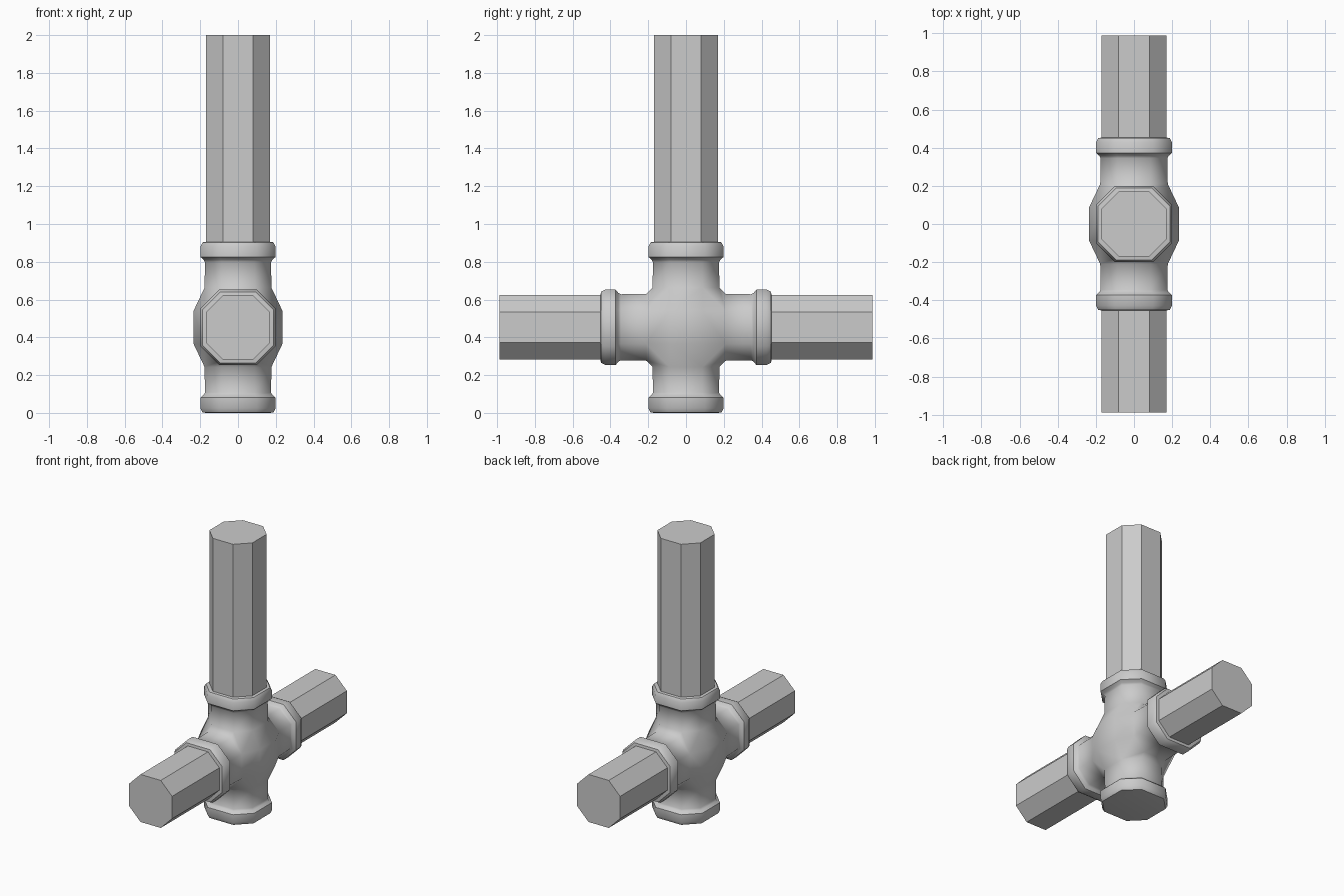
import bpy, bmesh, math
from mathutils import Matrix, Vector

if "Cube" in bpy.data.objects:
    bpy.data.objects.remove(bpy.data.objects["Cube"])

CZ = 0.453           # height of the junction centre
RING = 0.21          # distance from centre where the arms leave the body


def octagon(r, h, z):
    """Octagon with apothem r and half side h, at height z."""
    return [Vector(p + (z,)) for p in
            [(r, -h), (r, h), (h, r), (-h, r), (-r, h), (-r, -h), (-h, -r), (h, -r)]]


def loft(bm, profile, turn, cap_start=False, cap_end=False):
    """Skin octagons given as (radius, half side, distance) along a turned axis."""
    rings = [[bm.verts.new(turn @ p) for p in octagon(*s)] for s in profile]
    for a, b in zip(rings, rings[1:]):
        for i in range(8):
            j = (i + 1) % 8
            bm.faces.new((a[i], a[j], b[j], b[i]))
    if cap_start:
        bm.faces.new(rings[0][::-1])
    if cap_end:
        bm.faces.new(rings[-1])


def finish(bm, name, angle):
    bmesh.ops.remove_doubles(bm, verts=bm.verts, dist=0.0005)
    bmesh.ops.recalc_face_normals(bm, faces=bm.faces)
    mesh = bpy.data.meshes.new(name)
    bm.to_mesh(mesh)
    bm.free()
    obj = bpy.data.objects.new(name, mesh)
    obj.location.z = CZ
    bpy.context.collection.objects.link(obj)
    bpy.ops.object.select_all(action='DESELECT')
    obj.select_set(True)
    bpy.context.view_layer.objects.active = obj
    bpy.ops.object.shade_smooth_by_angle(angle=math.radians(angle))


# Four arm directions: up, front, down, back
turns = [Matrix.Rotation(math.radians(90 * k), 3, 'X') for k in range(4)]

# Cross fitting: bulging centre body as a hull, open where the arms leave
bm = bmesh.new()
for t in turns:
    for p in octagon(0.177, 0.088, RING):
        bm.verts.new(t @ p)
for x in (-0.235, 0.235):
    for y in (-0.088, 0.088):
        for z in (-0.088, 0.088):
            bm.verts.new((x, y, z))
bmesh.ops.convex_hull(bm, input=bm.verts[:])
ends = [f for f in bm.faces
        if any(all(abs(v.co[i] - s * RING) < 1e-4 for v in f.verts)
               for i in (1, 2) for s in (-1, 1))]
bmesh.ops.delete(bm, geom=ends, context='FACES_ONLY')

# Arms with chamfered collars
arm = [(0.177, 0.088, RING), (0.175, 0.086, 0.345), (0.182, 0.09, 0.358),
       (0.199, 0.1, 0.372), (0.199, 0.1, 0.428), (0.188, 0.094, 0.45),
       (0.17, 0.08, 0.453)]
for k, t in enumerate(turns):
    loft(bm, arm, t, cap_end=(k == 2))
finish(bm, "cross_fitting", 50)

# Pipes: one up, one to each side
for name, k, end in (("upright_pipe", 0, 2 - CZ),
                     ("front_pipe", 1, 0.988), ("back_pipe", 3, 0.988)):
    bm = bmesh.new()
    loft(bm, [(0.17, 0.08, 0.44), (0.17, 0.08, end)], turns[k], True, True)
    finish(bm, name, 40)
